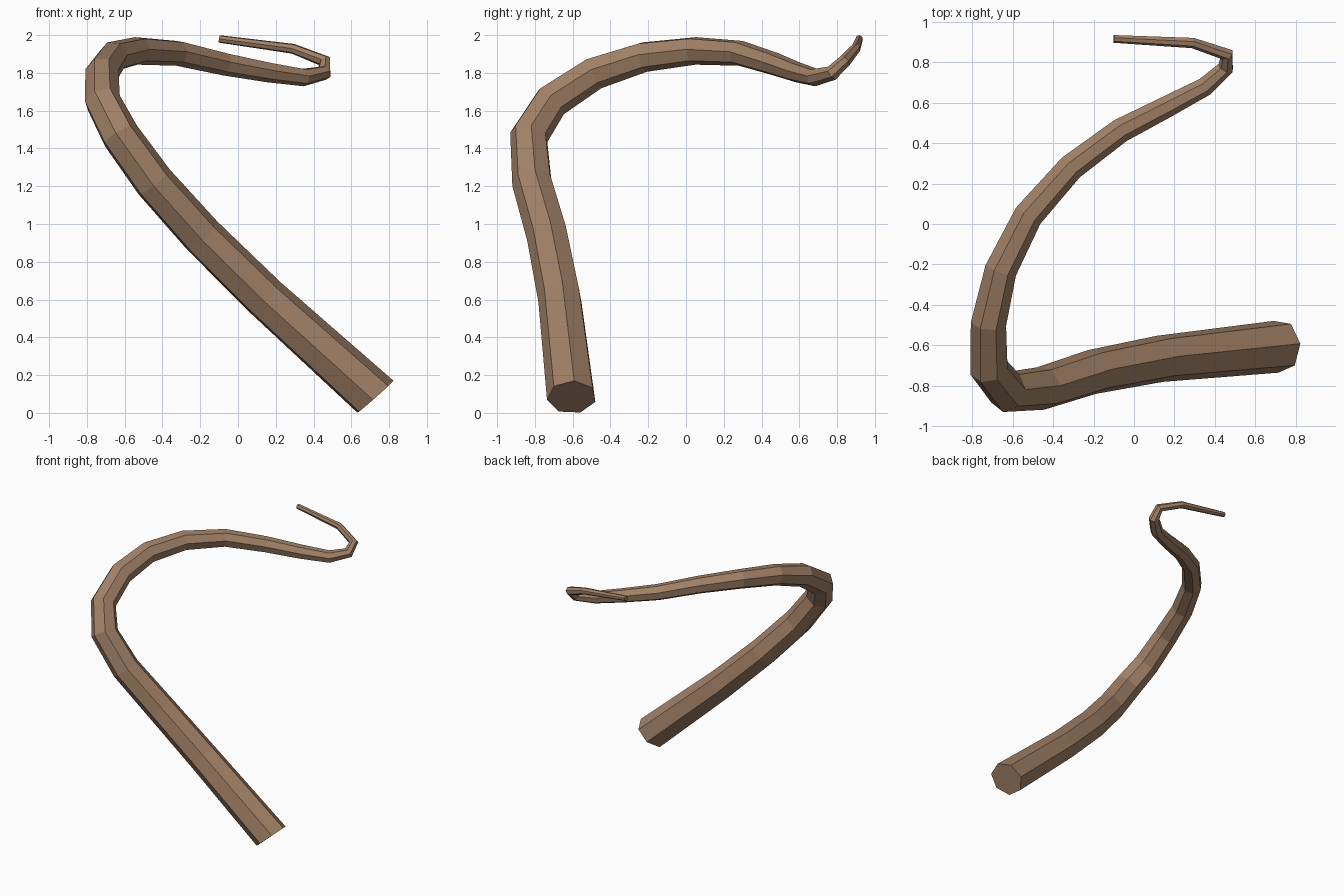
import bpy, bmesh, math
from mathutils import Vector

if "Cube" in bpy.data.objects:
    bpy.data.objects.remove(bpy.data.objects["Cube"])

SIDES = 7
PHASE = math.radians(33)

# Centre line and radius of each ring: x, y, z, r
RINGS = [
    (0.725, -0.605, 0.083, 0.132), (0.146, -0.665, 0.605, 0.118),
    (-0.19, -0.73, 0.935, 0.113), (-0.445, -0.812, 1.22, 0.109),
    (-0.625, -0.83, 1.47, 0.104), (-0.718, -0.715, 1.65, 0.097),
    (-0.72, -0.487, 1.80, 0.090), (-0.66, -0.225, 1.886, 0.082),
    (-0.525, 0.043, 1.918, 0.075), (-0.315, 0.28, 1.905, 0.068),
    (-0.07, 0.462, 1.848, 0.062), (0.16, 0.58, 1.805, 0.055),
    (0.35, 0.68, 1.777, 0.048), (0.455, 0.775, 1.80, 0.041),
    (0.46, 0.84, 1.862, 0.034), (0.29, 0.897, 1.928, 0.027),
    (-0.10, 0.917, 1.98, 0.02),
]


def tapered_tube(name, rings, start_dir, start_side):
    """Sweep a shrinking polygon along the path without twist."""
    pts = [Vector(r[:3]) for r in rings]
    n = len(pts)
    bm = bmesh.new()
    tangent = Vector(start_dir).normalized()
    u = Vector(start_side)
    u = (u - tangent * u.dot(tangent)).normalized()
    loops = []
    for i, p in enumerate(pts):
        if i > 0:
            t = (p - pts[i - 1]).normalized()
            if i < n - 1:
                t = (t + (pts[i + 1] - p).normalized()).normalized()
            u = tangent.rotation_difference(t) @ u
            tangent = t
        v = u.cross(tangent)
        loop = []
        for k in range(SIDES):
            a = PHASE + 2 * math.pi * k / SIDES
            loop.append(bm.verts.new(p + rings[i][3] * (u * math.cos(a) + v * math.sin(a))))
        loops.append(loop)
    for a, b in zip(loops, loops[1:]):
        for k in range(SIDES):
            j = (k + 1) % SIDES
            bm.faces.new((a[k], a[j], b[j], b[k]))
    bm.faces.new(loops[0])
    bm.faces.new(loops[-1])
    bmesh.ops.recalc_face_normals(bm, faces=bm.faces)
    me = bpy.data.meshes.new(name)
    bm.to_mesh(me)
    bm.free()
    ob = bpy.data.objects.new(name, me)
    bpy.context.collection.objects.link(ob)
    return ob


# Curved tapering branch
branch = tapered_tube("curved_branch", RINGS, (-0.66, -0.03, 0.75), (0, 1, 0))
bark = bpy.data.materials.new("bark_brown")
bark.diffuse_color = (0.36, 0.22, 0.135, 1)
bark.use_nodes = True
bark.node_tree.nodes["Principled BSDF"].inputs["Base Color"].default_value = bark.diffuse_color
branch.data.materials.append(bark)
